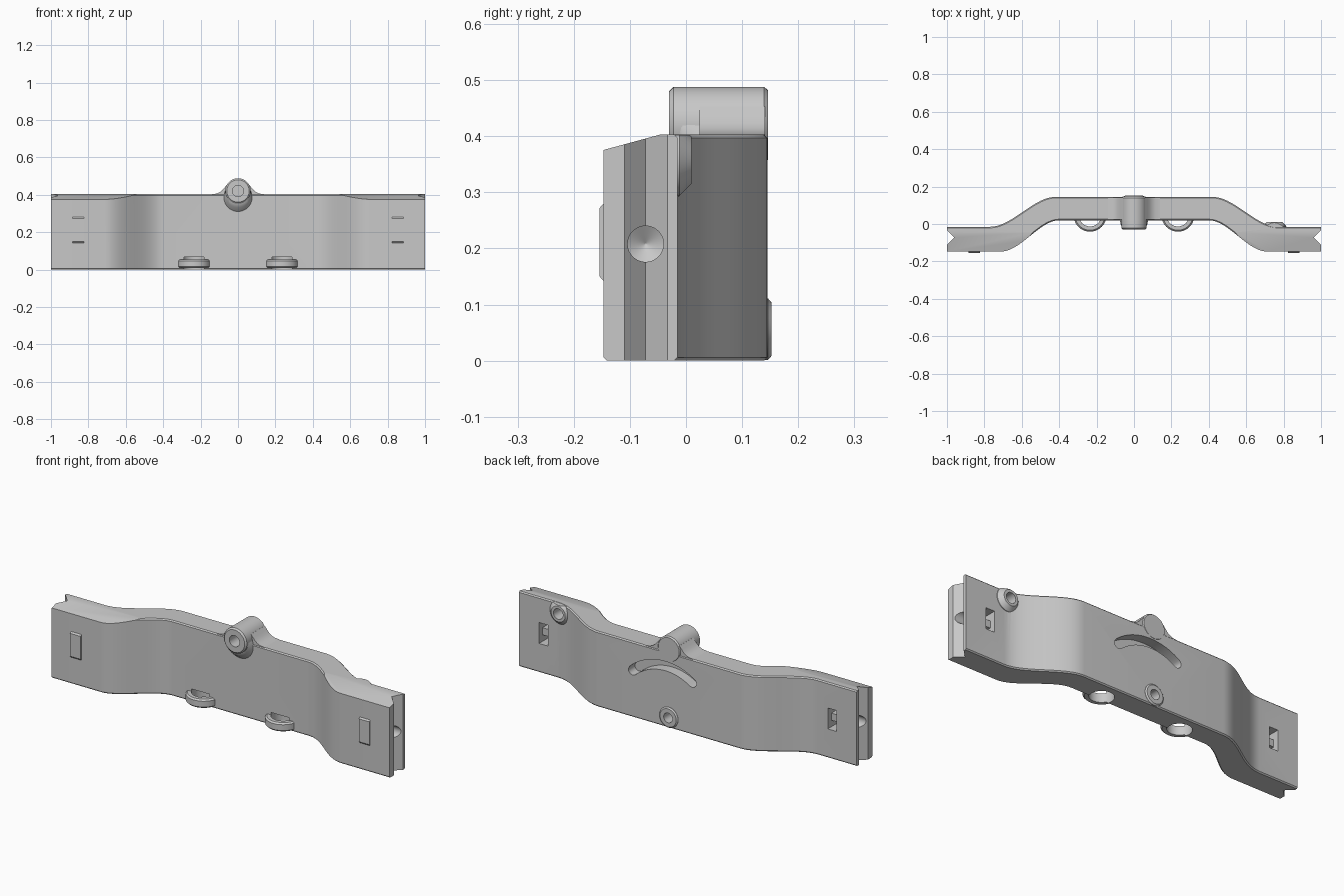
import bpy, bmesh, math
from mathutils import Vector

cube = bpy.data.objects.get("Cube")
if cube:
    bpy.data.objects.remove(cube, do_unlink=True)

grey = bpy.data.materials.new("plain grey")
grey.use_nodes = True
GREY = (0.58, 0.58, 0.58, 1)
grey.diffuse_color = GREY
grey.node_tree.nodes["Principled BSDF"].inputs["Base Color"].default_value = GREY


def finish(bm, name):
    bmesh.ops.recalc_face_normals(bm, faces=bm.faces)
    mesh = bpy.data.meshes.new(name)
    bm.to_mesh(mesh)
    bm.free()
    mesh.materials.append(grey)
    obj = bpy.data.objects.new(name, mesh)
    bpy.context.collection.objects.link(obj)
    return obj


def prism(name, pts, axis, lo, hi, rim=0):
    """Extrude a 2D outline along an axis, optionally chamfering its rims."""
    def place(a, b, t):
        return {"x": (t, a, b), "y": (a, t, b), "z": (a, b, t)}[axis]
    bm = bmesh.new()
    low = [bm.verts.new(place(a, b, lo)) for a, b in pts]
    high = [bm.verts.new(place(a, b, hi)) for a, b in pts]
    caps = [bm.faces.new(low[::-1]), bm.faces.new(high)]
    n = len(pts)
    for i in range(n):
        j = (i + 1) % n
        bm.faces.new((low[i], low[j], high[j], high[i]))
    bmesh.ops.recalc_face_normals(bm, faces=bm.faces)
    if rim:
        edges = [e for f in caps for e in f.edges
                 if min(abs(v.co.x) for v in e.verts) < 0.95]
        bmesh.ops.bevel(bm, geom=edges, offset=rim, segments=1, affect='EDGES')
    return finish(bm, name)


def box(name, x, y, z):
    return prism(name, [(x[0], y[0]), (x[1], y[0]), (x[1], y[1]), (x[0], y[1])], "z", *z)


def turned(name, axis, centre, rings, seg=48):
    """Stack circles (radius, position, optional rise) along an axis."""
    bm = bmesh.new()
    loops = []
    for ring in rings:
        r, t = ring[:2]
        rise = ring[2] if len(ring) > 2 else 0
        loop = []
        for k in range(seg):
            a = 2 * math.pi * k / seg
            c, s = r * math.cos(a), r * math.sin(a) + rise
            off = {"x": (t, c, s), "y": (c, t, s), "z": (c, s, t)}[axis]
            loop.append(bm.verts.new(Vector(centre) + Vector(off)))
        loops.append(loop)
    bm.faces.new(loops[0][::-1])
    bm.faces.new(loops[-1])
    for a, b in zip(loops, loops[1:]):
        for k in range(seg):
            j = (k + 1) % seg
            bm.faces.new((a[k], a[j], b[j], b[k]))
    return finish(bm, name)


def cut(cutter, *targets):
    """Subtract a cutter, using the first solver that keeps the part whole."""
    for obj in targets:
        bpy.context.view_layer.update()
        length = obj.dimensions.x
        mod = obj.modifiers.new("cut", 'BOOLEAN')
        mod.operation, mod.object = 'DIFFERENCE', cutter
        bpy.context.view_layer.objects.active = obj
        for solver in ('EXACT', 'MANIFOLD', 'FLOAT'):
            mod.solver = solver
            result = obj.evaluated_get(bpy.context.evaluated_depsgraph_get()).data
            xs = [v.co.x for v in result.vertices]
            if xs and max(xs) - min(xs) > length - 0.01:
                bpy.ops.object.modifier_apply(modifier=mod.name)
                break
        else:
            obj.modifiers.remove(mod)
    bpy.data.objects.remove(cutter, do_unlink=True)


def s_curve(x0, x1, y0, y1, n=18):
    out = []
    for i in range(n + 1):
        t = i / n
        out.append((x0 + (x1 - x0) * t, y0 + (y1 - y0) * t * t * (3 - 2 * t)))
    return out


# Main body: offset plate with grooved ends
half = s_curve(0.42, 0.77, 0.145, -0.015)
half += [(1, -0.015), (1, -0.033), (0.96, -0.072), (1, -0.11), (1, -0.147)]
half += s_curve(0.71, 0.40, -0.147, 0.02)
outline = half + [(-x, y) for x, y in reversed(half)]
plate = prism("plate", outline, "z", 0, 0.403, rim=0.006)
parts = [plate]

# Sloping top on the forward ends
cut(prism("slope_cutter", [(-0.04, 0.4045), (-0.2, 0.361), (-0.2, 0.5), (-0.04, 0.5)],
          "x", -1.1, 1.1), plate)

# Top boss with shoulder fillets and a gusset under its front
boss = turned("top_boss", "y", (0, 0, 0.42),
              [(0.060, -0.030), (0.068, -0.022), (0.068, 0.139), (0.062, 0.146)])
gusset = turned("boss_gusset", "y", (0, 0, 0.42),
                [(0.062, -0.018), (0.070, -0.006, -0.018), (0.080, 0.04, -0.046)])
fillet = [(0.14, 0.36), (0.14, 0.403), (0.115, 0.406), (0.098, 0.413),
          (0.084, 0.424), (0.073, 0.437), (0.06, 0.453)]
shoulder = prism("boss_shoulder", fillet + [(-x, z) for x, z in reversed(fillet)],
                 "y", 0.024, 0.141)
cut(turned("boss_drill", "y", (0, 0, 0.42), [(0.03, -0.1), (0.03, 0.07)]),
    boss, gusset, shoulder, plate)
parts += [boss, gusset, shoulder]

# Back bosses with blind holes; the side one is trimmed level with the plate
pivot = turned("pivot_boss", "y", (0, 0, 0.056),
               [(0.055, 0.13), (0.055, 0.146), (0.048, 0.152)])
cut(turned("pivot_drill", "y", (0, 0, 0.056), [(0.026, 0.09), (0.026, 0.2)]), pivot, plate)
side = turned("side_boss", "y", (0.75, 0, 0.357),
              [(0.066, -0.03), (0.064, -0.012), (0.042, 0.01)])
cut(turned("side_drill", "y", (0.75, 0, 0.357), [(0.028, -0.06), (0.028, 0.1)]), side, plate)
cut(box("side_trim", (0.6, 0.9), (-0.1, 0.1), (0.402, 0.5)), side)
parts += [pivot, side]


# Arc slot in the back, swung about a point near the pivot boss
def polar(cx, cz, r, degrees):
    a = math.radians(degrees)
    return cx + r * math.cos(a), cz + r * math.sin(a)


START, END, STEPS = 48, 123, 24
sweep = [START + (END - START) * i / STEPS for i in range(STEPS + 1)]
turn = [180 * i / 8 for i in range(1, 8)]
pivot_at = (0.02, 0.035)
arc = [polar(*pivot_at, 0.315, a) for a in sweep]
arc += [polar(*polar(*pivot_at, 0.29, END), 0.025, END + t) for t in turn]
arc += [polar(*pivot_at, 0.265, a) for a in reversed(sweep)]
arc += [polar(*polar(*pivot_at, 0.29, START), 0.025, START + 180 + t) for t in turn]
cut(prism("slot_cutter", arc, "y", 0.09, 0.2), plate)

for sx, label in ((1, "left"), (-1, "right")):
    # Bottom eyelet
    centre = (0.235 * sx, 0.047, 0)
    eyelet = turned(label + "_eyelet", "z", centre,
                    [(0.08, 0.008), (0.088, 0.016), (0.088, 0.047), (0.08, 0.055)])
    cut(turned("eyelet_drill", "z", centre, [(0.06, -0.05), (0.06, 0.068)]), eyelet, plate)

    # Conical socket in the end groove
    cut(turned("socket_cutter", "x", (0, -0.072, 0.208),
               [(0.032, 1.05 * sx), (0.032, 0.935 * sx), (0.001, 0.915 * sx)]), plate)

    # Snap tab in front, window and latch bar behind
    mid = 0.855 * sx
    tab = prism(label + "_snap_tab",
                [(-0.14, 0.14), (-0.147, 0.142), (-0.154, 0.15), (-0.154, 0.272),
                 (-0.147, 0.28), (-0.14, 0.28)], "x", mid - 0.031, mid + 0.031)
    cut(box("window_cutter", (mid - 0.026, mid + 0.026), (-0.11, 0.1), (0.155, 0.267)), plate)
    latch = box(label + "_latch_bar", (mid - 0.028, mid + 0.028), (-0.115, -0.045),
                (0.19, 0.228))
    parts += [eyelet, tab, latch]

# Smooth curved faces, keep crisp edges
bpy.ops.object.select_all(action='DESELECT')
for obj in parts:
    obj.select_set(True)
bpy.context.view_layer.objects.active = plate
bpy.ops.object.shade_smooth_by_angle(angle=math.radians(30))
